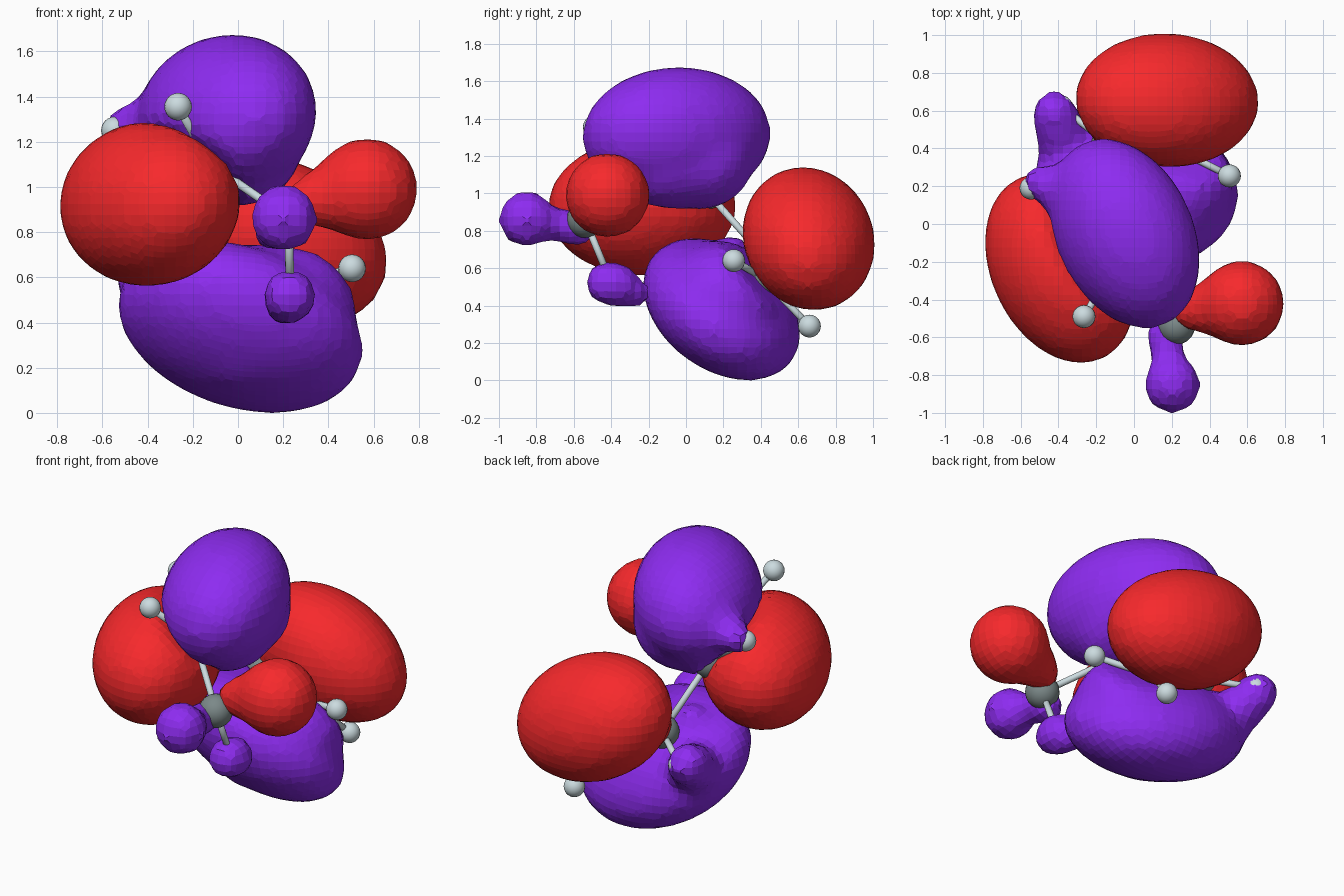
import bpy, bmesh
from mathutils import Vector, Matrix

if "Cube" in bpy.data.objects:
    bpy.data.objects.remove(bpy.data.objects["Cube"])


def material(name, rgb):
    m = bpy.data.materials.new(name)
    m.diffuse_color = (*rgb, 1)
    m.use_nodes = True
    m.node_tree.nodes["Principled BSDF"].inputs["Base Color"].default_value = m.diffuse_color
    return m


RED = material("red_lobe", (0.93, 0.022, 0.025))
PURPLE = material("purple_lobe", (0.27, 0.025, 0.88))
PALE = material("pale_grey", (0.60, 0.71, 0.74))
DARK = material("dark_grey", (0.20, 0.25, 0.25))


def finish(bm, name, mat, smooth):
    me = bpy.data.meshes.new(name)
    bm.to_mesh(me)
    bm.free()
    for p in me.polygons:
        p.use_smooth = smooth
    me.materials.append(mat)
    ob = bpy.data.objects.new(name, me)
    bpy.context.collection.objects.link(ob)
    return ob


def atom(name, pos, radius, mat):
    bm = bmesh.new()
    bmesh.ops.create_uvsphere(bm, u_segments=20, v_segments=12, radius=radius,
                              matrix=Matrix.Translation(pos))
    finish(bm, name, mat, True)


def bond(name, a, b):
    a, b = Vector(a), Vector(b)
    d = b - a
    rot = d.to_track_quat('Z', 'Y').to_matrix().to_4x4()
    bm = bmesh.new()
    bmesh.ops.create_cone(bm, cap_ends=True, segments=12, radius1=0.019, radius2=0.019,
                          depth=d.length, matrix=Matrix.Translation((a + b) / 2) @ rot)
    finish(bm, name, PALE, True)


def tapered(bm, a, b, r0, r1):
    for i in range(9):
        t = i / 8
        bmesh.ops.create_icosphere(bm, subdivisions=3, radius=r0 + (r1 - r0) * t,
                                   matrix=Matrix.Translation(Vector(a).lerp(Vector(b), t)))


def lobe(name, mat, body=None, plane=None, bulges=(), necks=()):
    """body: centre, long axis, short axis, radii; plane: point, normal; necks: start, end, r0, r1"""
    bm = bmesh.new()
    if body:
        centre, u, n, radii = body
        u, n = Vector(u).normalized(), Vector(n)
        n = (n - u * n.dot(u)).normalized()
        w = u.cross(n)
        m = Matrix((u * radii[0], n * radii[1], w * radii[2])).transposed().to_4x4()
        bmesh.ops.create_icosphere(bm, subdivisions=4, radius=1,
                                   matrix=Matrix.Translation(centre) @ m)
        for b in bulges:
            tapered(bm, *b)
        # flatten the side that meets the nodal plane
        point, normal = Vector(plane[0]), Vector(plane[1]).normalized()
        side = 1 if (Vector(centre) - point).dot(normal) > 0 else -1
        for v in bm.verts:
            d = (v.co - point).dot(normal) * side
            if d < 0.004:
                v.co += normal * side * (0.004 - d)
    for k in necks:
        tapered(bm, *k)
    bmesh.ops.recalc_face_normals(bm, faces=bm.faces)
    ob = finish(bm, name, mat, False)
    rm = ob.modifiers.new("grid", 'REMESH')
    rm.mode = 'VOXEL'
    rm.voxel_size = 0.05
    sm = ob.modifiers.new("soften", 'SMOOTH')
    sm.factor = 0.5
    sm.iterations = 2


# Atoms of the molecule
carbons = [(0.225, -0.54, 0.86), (-0.12, -0.25, 1.10), (-0.24, 0.11, 1.01),
           (-0.13, 0.42, 0.66), (0.20, 0.41, 0.55)]
# hydrogens: position and the carbon it belongs to
hydrogens = [((0.20, -0.84, 0.87), 0), ((0.57, -0.42, 0.99), 0), ((0.23, -0.40, 0.52), 0),
             ((-0.265, -0.49, 1.355), 1), ((-0.545, 0.19, 1.25), 2), ((-0.385, 0.62, 0.60), 3),
             ((0.505, 0.255, 0.64), 4), ((0.31, 0.66, 0.29), 4)]
for i, c in enumerate(carbons):
    atom(f"carbon_atom_{i + 1}", c, 0.098, DARK)
    if i:
        bond(f"carbon_bond_{i}", carbons[i - 1], c)
for i, (h, c) in enumerate(hydrogens):
    atom(f"hydrogen_atom_{i + 1}", h, 0.061, PALE)
    bond(f"hydrogen_bond_{i + 1}", carbons[c], h)

# Upper pair of large lobes
axis1, norm1 = (0.42, -0.9, 0), (0.33, 0.18, 0.39)
plane1 = ((-0.18, -0.06, 1.04), norm1)
lobe("upper_purple_lobe", PURPLE,
     ((-0.05, -0.05, 1.31), axis1, norm1, (0.53, 0.38, 0.35)), plane1,
     bulges=[((0.0, -0.12, 1.20), (-0.04, 0.08, 1.20), 0.29, 0.29),
             ((-0.10, 0.05, 1.20), (-0.19, 0.14, 1.06), 0.22, 0.14)],
     necks=[((-0.28, 0.14, 1.28), (-0.508, 0.223, 1.268), 0.165, 0.088)])
lobe("left_red_lobe", RED,
     ((-0.39, -0.235, 0.927), axis1, norm1, (0.53, 0.375, 0.36)), plane1)

# Lower pair of large lobes
plane2 = ((0.03, 0.415, 0.605), (0.25, 0.74, 0.61))
lobe("back_red_lobe", RED,
     ((0.175, 0.655, 0.758), (0.92, 0, -0.38), plane2[1], (0.505, 0.34, 0.375)), plane2,
     bulges=[((0.02, 0.55, 0.77), (-0.11, 0.48, 0.71), 0.20, 0.12),
             ((0.20, 0.60, 0.66), (0.21, 0.50, 0.60), 0.22, 0.14)])
lobe("lower_purple_lobe", PURPLE,
     ((0.01, 0.19, 0.38), (0.95, 0, -0.31), (0.25, 0.55, 0.80), (0.56, 0.30, 0.465)), plane2,
     bulges=[((0.05, 0.18, 0.41), (0.21, 0.20, 0.42), 0.34, 0.32)],
     necks=[((-0.36, 0.40, 0.48), (-0.42, 0.585, 0.595), 0.15, 0.122),
            ((-0.15, 0.20, 0.58), (-0.21, 0.25, 0.70), 0.14, 0.085)])

# Small lobes on the end group
lobe("end_red_lobe", RED, necks=[
    ((0.29, -0.46, 0.93), (0.50, -0.43, 0.98), 0.10, 0.185),
    ((0.50, -0.43, 0.98), (0.57, -0.42, 0.99), 0.185, 0.23)])
lobe("front_purple_lobe", PURPLE, necks=[
    ((0.203, -0.85, 0.863), (0.203, -0.853, 0.863), 0.153, 0.153),
    ((0.16, -0.58, 0.81), (0.19, -0.76, 0.85), 0.10, 0.085)])
lobe("low_purple_lobe", PURPLE, necks=[
    ((0.23, -0.42, 0.52), (0.23, -0.38, 0.515), 0.122, 0.122),
    ((0.22, -0.36, 0.50), (0.19, -0.25, 0.46), 0.11, 0.07)])
